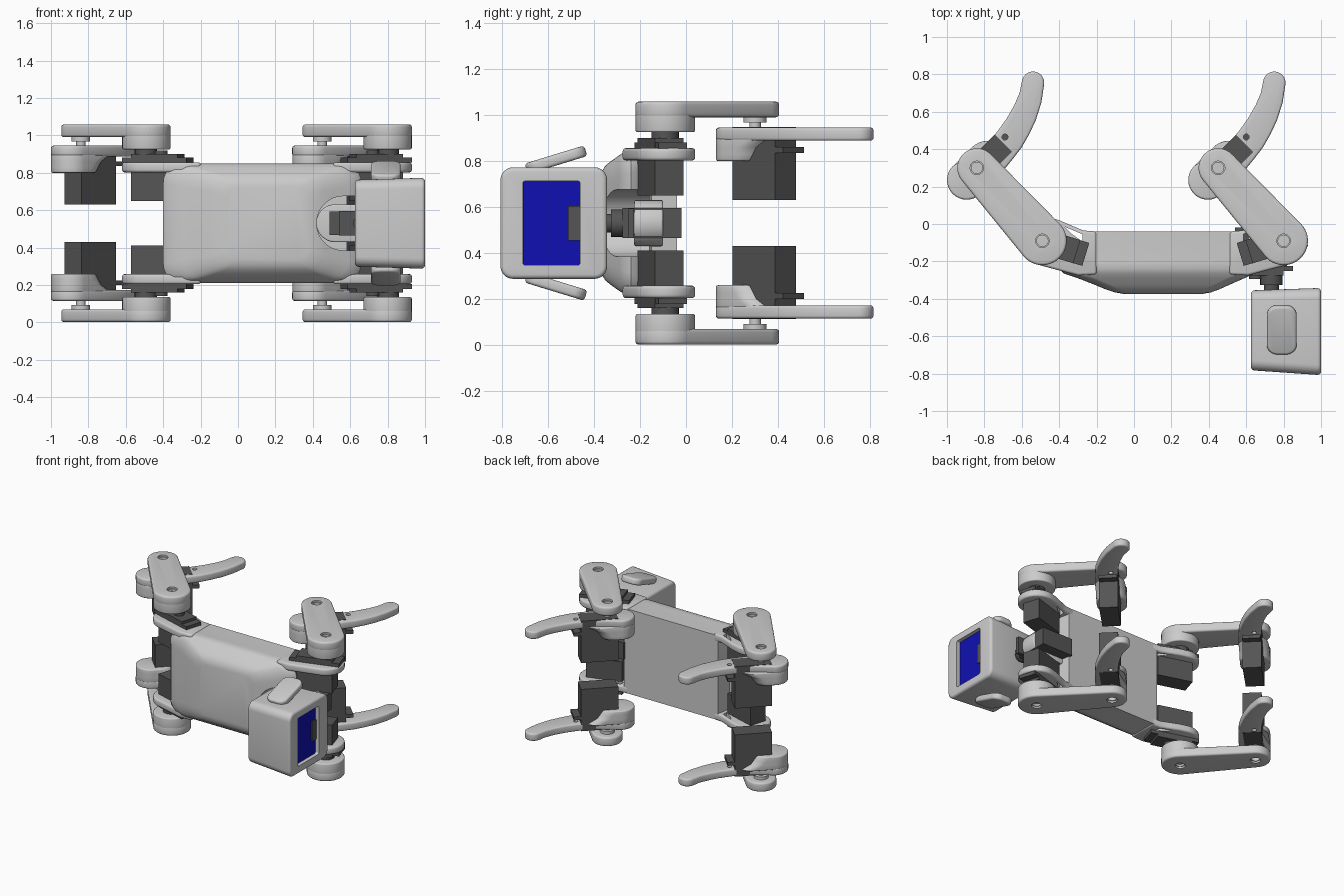
import bpy, bmesh, math
from mathutils import Matrix, Vector

if "Cube" in bpy.data.objects:
    bpy.data.objects.remove(bpy.data.objects["Cube"])

MID = 0.53          # mirror plane height


def material(name, c):
    m = bpy.data.materials.new(name)
    m.diffuse_color = (*c, 1)
    m.use_nodes = True
    m.node_tree.nodes["Principled BSDF"].inputs["Base Color"].default_value = m.diffuse_color
    return m


DARK = material("dark_plastic", (0.09, 0.09, 0.09))
BLUE = material("screen_blue", (0.005, 0.005, 0.45))


def finish(name, bm, mat=None, mirror=False, bevel=0.0, segs=3, cutters=()):
    bmesh.ops.recalc_face_normals(bm, faces=bm.faces)
    bmesh.ops.translate(bm, verts=bm.verts, vec=(0, 0, -MID))
    me = bpy.data.meshes.new(name)
    bm.to_mesh(me)
    bm.free()
    ob = bpy.data.objects.new(name, me)
    ob.location.z = MID
    bpy.context.collection.objects.link(ob)
    bpy.context.view_layer.objects.active = ob
    if mat:
        me.materials.append(mat)
    if bevel:
        b = ob.modifiers.new("bevel", 'BEVEL')
        b.width, b.segments, b.angle_limit = bevel, segs, math.radians(50)
    for c in cutters:
        m = ob.modifiers.new("cut", 'BOOLEAN')
        m.operation, m.object, m.solver = 'DIFFERENCE', c, 'EXACT'
    if mirror:
        m = ob.modifiers.new("mirror", 'MIRROR')
        m.use_axis = (False, False, True)
        m.use_mirror_merge = False
    for m in list(ob.modifiers):
        bpy.ops.object.modifier_apply(modifier=m.name)
    for c in cutters:
        bpy.data.objects.remove(c)
    bpy.ops.object.select_all(action='DESELECT')
    ob.select_set(True)
    bpy.ops.object.shade_smooth_by_angle(angle=math.radians(35))
    return ob


def loft(bm, rings):
    vs = [[bm.verts.new(p) for p in r] for r in rings]
    n = len(vs[0])
    for a, b in zip(vs, vs[1:]):
        for i in range(n):
            bm.faces.new((a[i], a[(i + 1) % n], b[(i + 1) % n], b[i]))
    bm.faces.new(vs[0])
    bm.faces.new(vs[-1])


def prism(bm, pts, z0, z1):
    loft(bm, [[(x, y, z) for x, y in pts] for z in (z0, z1)])


def arc(cx, cy, r, a0, a1, n=16):
    return [(cx + r * math.cos(math.radians(a0 + (a1 - a0) * i / n)),
             cy + r * math.sin(math.radians(a0 + (a1 - a0) * i / n))) for i in range(n + 1)]


def circle(cx, cy, r, n=32):
    return arc(cx, cy, r, 0, 360 - 360 / n, n - 1)


def rounded(x0, x1, y0, y1, r, n=6):
    return (arc(x1 - r, y1 - r, r, 0, 90, n) + arc(x0 + r, y1 - r, r, 90, 180, n)
            + arc(x0 + r, y0 + r, r, 180, 270, n) + arc(x1 - r, y0 + r, r, 270, 360, n))


def rect(x0, x1, y0, y1):
    return [(x0, y0), (x1, y0), (x1, y1), (x0, y1)]


def part(name, pts, z0, z1, matrix=None, **kw):
    bm = bmesh.new()
    prism(bm, pts, z0, z1)
    if matrix:
        bm.transform(matrix)
    return finish(name, bm, **kw)


def link(a, ra, b, rb):
    """Tapered capsule outline between two circles."""
    d = Vector(b) - Vector(a)
    t = math.degrees(math.atan2(d.y, d.x))
    k = math.degrees(math.acos((ra - rb) / d.length))
    return arc(*b, rb, t - k, t + k) + arc(*a, ra, t + k, t + 360 - k, 24)


def servo(name, matrix, top, mirror):
    bm = bmesh.new()
    prism(bm, rect(-.13, .13, -.065, .065), -.205, top)
    prism(bm, rect(-.18, .18, -.064, .064), 0, .026)
    prism(bm, circle(-.065, 0, .06, 24), top - .01, .1)
    prism(bm, circle(.02, 0, .035, 16), top - .01, min(top + .02, .1))
    bm.transform(matrix)
    finish(name, bm, mat=DARK, mirror=mirror)


def T(x, y, z):
    return Matrix.Translation((x, y, z))


def R(deg, axis='Z'):
    return Matrix.Rotation(math.radians(deg), 4, axis)


# legs: the same leg at the rear and the front
for label, dx in (("rear", 0), ("front", 1.29)):
    hip, knee = (-.49 + dx, -.09), (-.84 + dx, .30)
    holes = [part("cutter", circle(*p, .03), .95, 1.2) for p in (hip, knee)]
    holes += [part("cutter", circle(*p, .036), 1.045, 1.2) for p in (hip, knee)]
    part(label + "_upper_leg", link(hip, .13, knee, .105), .99, 1.058,
         mirror=True, bevel=.014, cutters=holes)
    part(label + "_hip_boss", circle(*hip, .129, 48), .925, 1.03, mirror=True, bevel=.008)
    part(label + "_knee_hub", circle(*knee, .025), .93, .975, mirror=True)
    part(label + "_knee_disc", circle(*knee, .05), .968, .992, mirror=True)
    foot = (arc(-.54, .755, .06, -10, 165) +
            [(-.612, .70), (-.64, .635), (-.68, .565), (-.73, .495), (-.80, .415)] +
            arc(-.895, .235, .105, 135, 315) +
            [(-.72, .26), (-.65, .345), (-.60, .41), (-.56, .48), (-.525, .555), (-.495, .65)])
    hole = part("cutter", circle(-.69 + dx, .465, .016, 16), .8, 1.2)
    part(label + "_lower_leg", [(x + dx, y) for x, y in foot], .888, .945,
         mirror=True, bevel=.012, cutters=[hole])
    # thick knee end sloping into the thin foot plate
    bm = bmesh.new()
    a = (-.895 + dx, .235)
    loft(bm, [[(*p, z) for p in link(a, .104, (a[0] + e, a[1] + e), .1035)]
              for e, z in ((.03, .80), (.045, .83), (.06, .86), (.11, .90))])
    finish(label + "_knee_boss", bm, mirror=True, bevel=.008)
    servo(label + "_knee_servo", T(-.79 + dx, .34, .835) @ R(45), .112, True)

# hip brackets and hip servos, mirrored in x about the middle of the body
for label, flip in (("rear", False), ("front", True)):
    M = T(.31, 0, 0) @ Matrix.Scale(-1, 4, (1, 0, 0)) if flip else Matrix.Identity(4)
    plate = arc(-.49, -.09, .13, 70, 250, 24) + [(-.30, -.275), (-.2, -.27), (-.2, -.04),
                                              (-.27, -.035), (-.33, -.01), (-.40, .02)]
    slit = part("cutter", [(-.37, -.015), (-.275, -.055), (-.275, -.095), (-.33, -.055)], .7, 1, M)
    part(label + "_hip_bracket", plate, .802, .856, M, mirror=True, bevel=.014, cutters=[slit])
    servo(label + "_hip_servo", M @ T(-.43, -.11, .855) @ R(-17), .045, True)

# body shell: rounded sections stacked from back to belly
bm = bmesh.new()
sections = [(-.04, -.24, .55, .32, .03), (-.15, -.26, .57, .32, .05), (-.21, -.37, .64, .32, .09),
            (-.24, -.40, .66, .318, .10), (-.265, -.375, .645, .31, .10), (-.29, -.30, .59, .295, .10),
            (-.325, -.21, .51, .27, .09), (-.35, -.15, .455, .25, .08), (-.366, -.10, .41, .225, .07),
            (-.373, -.06, .37, .195, .06)]
loft(bm, [[(x, y, z) for x, z in rounded(x0, x1, MID - h, MID + h, r)]
          for y, x0, x1, h, r in sections])
UP = Matrix(((1, 0, 0, 0), (0, 0, -1, 0), (0, 1, 0, 0), (0, 0, 0, 1)))   # local z to -y
notch = part("cutter", arc(.565, MID, .145, 90, 270, 24) + [(.9, MID - .145), (.9, MID + .145)],
             .16, .5, UP)
finish("body_shell", bm, cutters=[notch])

# neck holder and neck servo
part("neck_holder", link((.52, MID), .101, (.72, MID), .10), .10, .225, UP, bevel=.008)
neck = T(.67, -.225, MID) @ Matrix(((-1, 0, 0, 0), (0, 0, -1, 0), (0, -1, 0, 0), (0, 0, 0, 1)))
servo("neck_servo", neck, .05, False)
part("neck_hub", circle(.735, MID, .04), .31, .37, UP, mat=DARK)

# head: tapered block with a recessed screen on the +x side
bm = bmesh.new()
loft(bm, [[(x, y, z) for y, z in rounded(y0, y1, MID - h, MID + h, .055)]
          for x, y0, y1, h in ((.625, -.782, -.355, .232), (1.0, -.808, -.342, .243))])
SIDE = Matrix(((0, 0, 1, 0), (1, 0, 0, 0), (0, 1, 0, 0), (0, 0, 0, 1)))  # local z to +x
recess = part("cutter", rounded(-.71, -.46, .347, .713, .012), .965, 1.1, SIDE)
finish("head", bm, bevel=.02, segs=4, cutters=[recess])
part("screen", rect(-.709, -.461, .348, .712), .955, .972, SIDE, mat=BLUE)
part("screen_tab", rect(-.513, -.461, .455, .605), .955, .98, SIDE, mat=DARK)

# ears
part("ear", rounded(-.08, .08, -.135, .135, .055, 8), -.024, .024,
     T(.79, -.565, .805) @ R(17, 'X'), mirror=True, bevel=.014)
